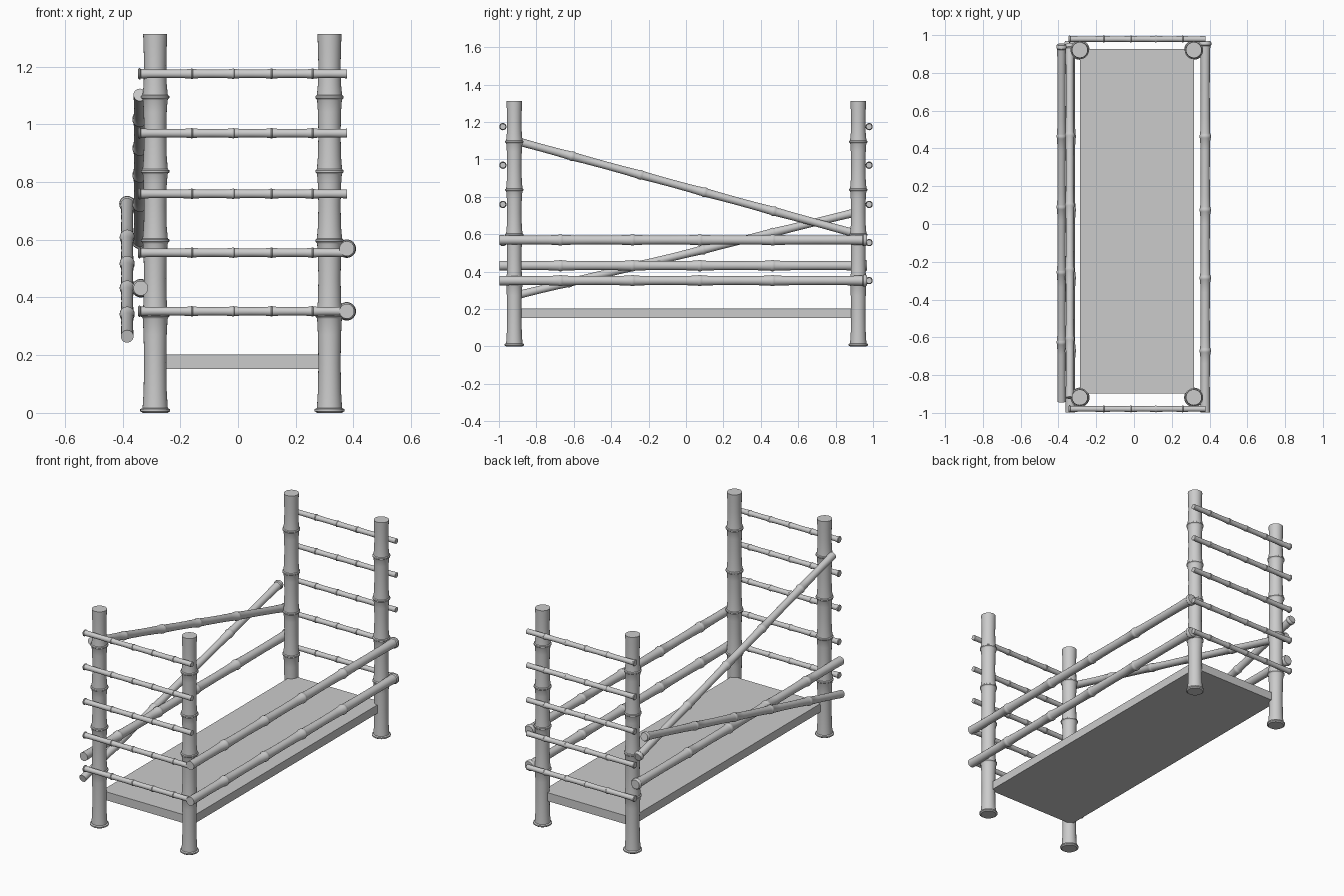
import bpy, bmesh, math
from mathutils import Vector

if "Cube" in bpy.data.objects:
    bpy.data.objects.remove(bpy.data.objects["Cube"])

SIDES = 28
NODES = [0.007, 0.257, 0.455, 0.638, 0.834]   # joints along every cane


def cane_profile():
    """(fraction of length, relative radius): waisted segments with raised joint rings."""
    pts = [(0.0, 1.08)]
    for i, n in enumerate(NODES):
        ring = 1.28 if i == 0 else 1.21
        h = 0.0055
        if i:
            pts.append((n - h - 0.003, 1.06))
        pts += [(n - h if i else 0.001, 1.10), (n - h * 0.5, ring),
                (n + h * 0.5, ring), (n + h, 1.08)]
        end = NODES[i + 1] if i + 1 < len(NODES) else 1.0
        span = end - n
        pts += [(n + span * 0.2, 0.99), (n + span * 0.5, 0.95), (n + span * 0.8, 0.99)]
    pts.append((1.0, 1.03))
    return pts


def cane(name, start, end, r):
    """Lathe a bamboo cane from start (ringed foot) to end (plain cut)."""
    a, b = Vector(start), Vector(end)
    q = (b - a).to_track_quat('Z', 'Y')
    bm = bmesh.new()
    loops = []
    for f, k in cane_profile():
        c = a.lerp(b, f)
        loops.append([bm.verts.new(c + q @ Vector((
            r * k * math.cos(2 * math.pi * s / SIDES),
            r * k * math.sin(2 * math.pi * s / SIDES), 0))) for s in range(SIDES)])
    for lo, hi in zip(loops, loops[1:]):
        for s in range(SIDES):
            t = (s + 1) % SIDES
            bm.faces.new((lo[s], lo[t], hi[t], hi[s]))
    bm.faces.new(loops[0][::-1])
    bm.faces.new(loops[-1])
    me = bpy.data.meshes.new(name)
    bm.to_mesh(me)
    bm.free()
    ob = bpy.data.objects.new(name, me)
    bpy.context.collection.objects.link(ob)
    bpy.ops.object.select_all(action='DESELECT')
    ob.select_set(True)
    bpy.context.view_layer.objects.active = ob
    bpy.ops.object.shade_smooth_by_angle(angle=math.radians(35))
    return ob


# corner posts
for sx, x in (("left", -0.287), ("right", 0.317)):
    for sy, y in (("front", -0.918), ("back", 0.921)):
        cane(f"{sy}_{sx}_post", (x, y, 0), (x, y, 1.312), 0.0405)

# ladder rungs at both ends
for sy, y in (("front", -0.979), ("back", 0.979)):
    for i, z in enumerate((0.352, 0.555, 0.759, 0.969, 1.175)):
        cane(f"{sy}_rung_{i + 1}", (-0.346, y, z), (0.378, y, z), 0.0152)

# side rails
for name, x, z in (("right_lower_rail", 0.377, 0.352),
                   ("right_upper_rail", 0.377, 0.569),
                   ("left_rail", -0.337, 0.432)):
    cane(name, (x, 0.968, z), (x, -0.998, z), 0.025)

# crossed braces on the left side
cane("inner_brace", (-0.34, 0.95, 0.592), (-0.34, -0.92, 1.102), 0.0215)
cane("outer_brace", (-0.384, 0.95, 0.727), (-0.384, -0.94, 0.265), 0.0215)

# bed base slab
bpy.ops.mesh.primitive_cube_add(size=1, location=(0.016, 0.015, 0.177))
base = bpy.context.object
base.name = "bed_base"
base.scale = (0.602, 1.825, 0.051)
